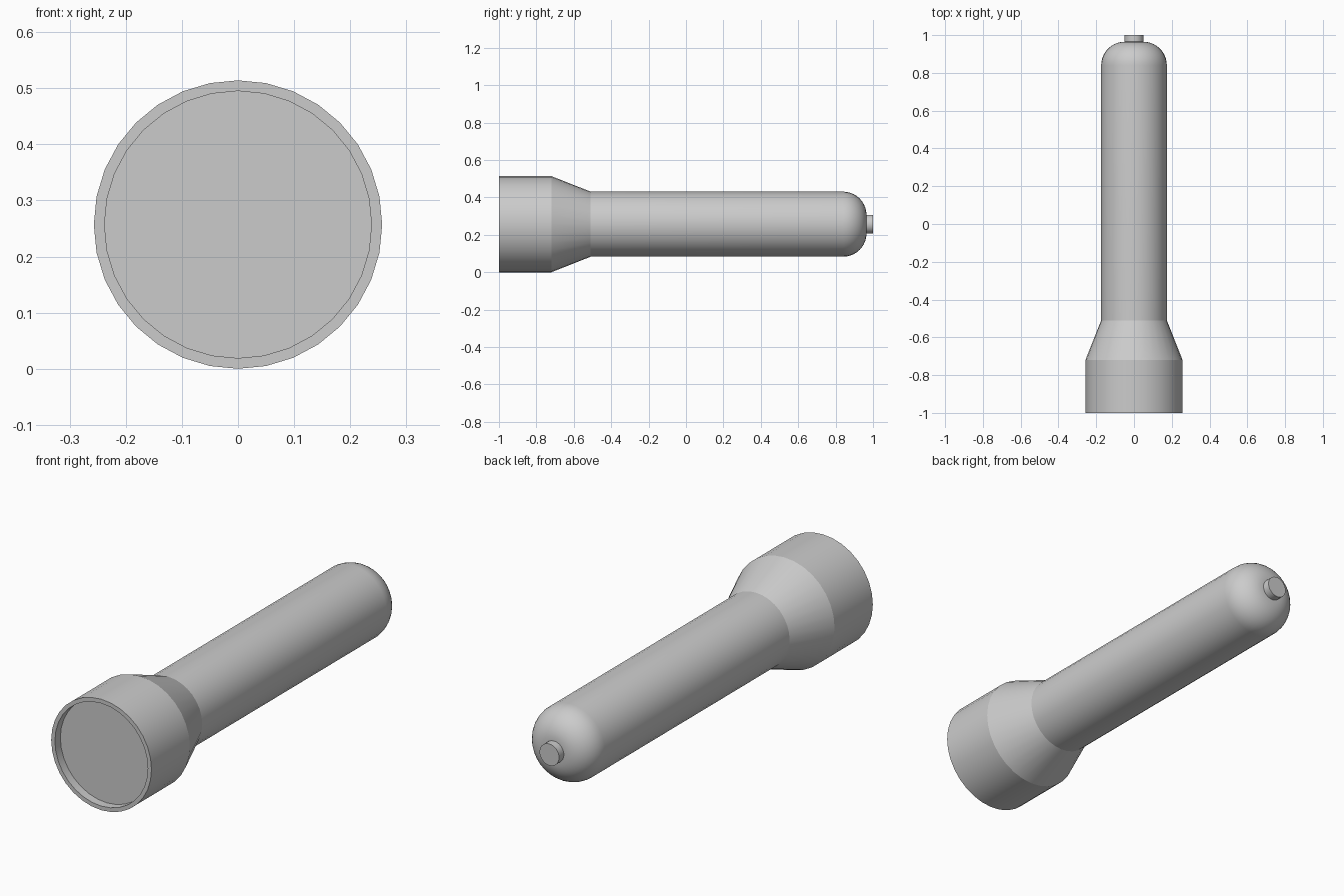
import bpy, math

if "Cube" in bpy.data.objects:
    bpy.data.objects.remove(bpy.data.objects["Cube"])

SIDES = 32
AXIS_Z = 0.257


def lathe(name, profile, cap_start=False, cap_end=False):
    """Turn a list of (y, radius) points around the lengthwise axis."""
    verts = []
    for y, r in profile:
        for j in range(SIDES):
            a = 2 * math.pi * j / SIDES
            verts.append((r * math.sin(a), y, r * math.cos(a)))
    faces = []
    for i in range(len(profile) - 1):
        for j in range(SIDES):
            k = (j + 1) % SIDES
            a, b = i * SIDES, (i + 1) * SIDES
            faces.append((a + j, a + k, b + k, b + j))
    last = (len(profile) - 1) * SIDES
    if cap_start:
        faces.append(tuple(reversed(range(SIDES))))
    if cap_end:
        faces.append(tuple(range(last, last + SIDES)))
    mesh = bpy.data.meshes.new(name)
    mesh.from_pydata(verts, [], faces)
    mesh.update()
    obj = bpy.data.objects.new(name, mesh)
    obj.location.z = AXIS_Z
    bpy.context.collection.objects.link(obj)
    bpy.ops.object.select_all(action='DESELECT')
    obj.select_set(True)
    bpy.context.view_layer.objects.active = obj
    bpy.ops.object.shade_smooth_by_angle(angle=math.radians(18))
    return obj


# Head: recessed bezel, straight collar and taper down to the handle
lathe("head", [(-0.96, 0.238), (-1.0, 0.238), (-1.0, 0.257),
               (-0.72, 0.257), (-0.51, 0.174)])

# Lens: flat disc set back inside the bezel
lathe("lens", [(-0.96, 0.238), (-0.95, 0.238)], cap_start=True)

# Handle: long tube with a rounded tail
ROUND = 0.125
STEPS = 10
handle = [(-0.51, 0.174)]
for i in range(STEPS + 1):
    t = math.pi / 2 * i / STEPS
    handle.append((0.84 + ROUND * math.sin(t), 0.049 + ROUND * math.cos(t)))
lathe("handle", handle, cap_end=True)

# Tail button
lathe("tail_button", [(0.95, 0.05), (1.0, 0.05)], cap_end=True)
